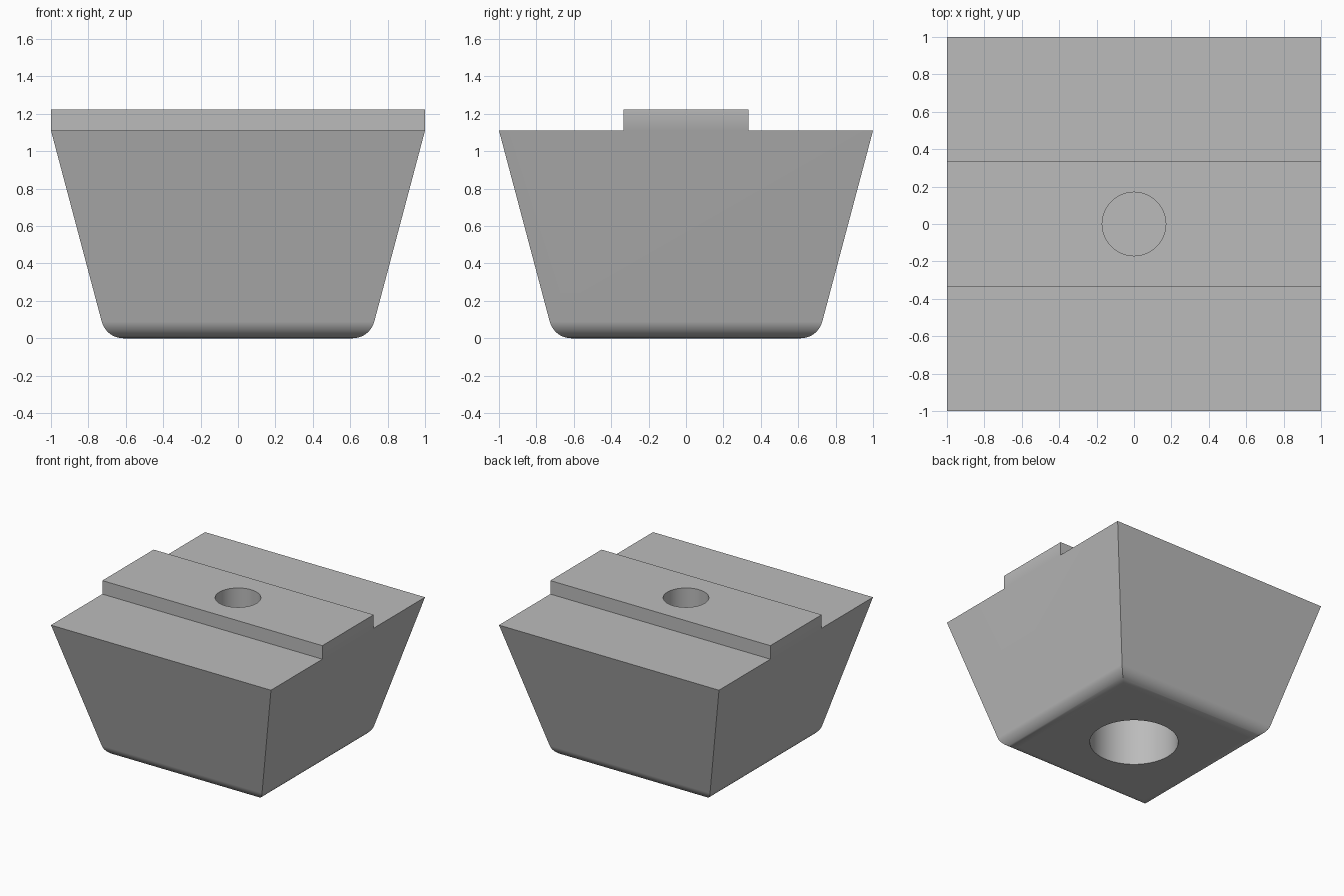
import bpy, bmesh, math

old = bpy.data.objects.get("Cube")
if old:
    bpy.data.objects.remove(old, do_unlink=True)

# Main sizes
SHOULDER, TOP = 1.111, 1.222
FOOT, FILLET = 0.705, 0.12
RIB_HALF = 0.333
BORE_TOP = 0.56

grey = bpy.data.materials.new("plain grey")
grey.use_nodes = True
colour = (0.5, 0.5, 0.5, 1)
grey.diffuse_color = colour
grey.node_tree.nodes["Principled BSDF"].inputs["Base Color"].default_value = colour


def tapered_block(name):
    """Square block with sloping sides and a rounded foot."""
    slope = math.atan2(1 - FOOT, SHOULDER)
    turn = math.pi / 2 - slope
    centre = FOOT - FILLET * math.tan(turn / 2)
    steps = 10
    profile = []
    for i in range(steps + 1):
        a = turn * i / steps
        profile.append((centre + FILLET * math.sin(a), FILLET * (1 - math.cos(a))))
    profile += [(1, SHOULDER), (1, TOP)]

    bm = bmesh.new()
    corners = [(-1, -1), (1, -1), (1, 1), (-1, 1)]
    rings = [[bm.verts.new((x * r, y * r, z)) for x, y in corners] for r, z in profile]
    for low, high in zip(rings, rings[1:]):
        for i in range(4):
            j = (i + 1) % 4
            bm.faces.new((low[i], low[j], high[j], high[i]))
    bm.faces.new(rings[0][::-1])
    bm.faces.new(rings[-1])
    mesh = bpy.data.meshes.new(name)
    bm.to_mesh(mesh)
    bm.free()
    obj = bpy.data.objects.new(name, mesh)
    bpy.context.collection.objects.link(obj)
    mesh.materials.append(grey)
    return obj


def cut(target, cutter):
    """Subtract a cutter from the target, then remove the cutter."""
    cutter.hide_render = True
    mod = target.modifiers.new("cut", 'BOOLEAN')
    mod.operation = 'DIFFERENCE'
    mod.solver = 'EXACT'
    mod.object = cutter
    bpy.ops.object.select_all(action='DESELECT')
    bpy.context.view_layer.objects.active = target
    target.select_set(True)
    bpy.ops.object.modifier_apply(modifier=mod.name)
    bpy.data.objects.remove(cutter, do_unlink=True)


def round_cutter(radius, low, high):
    bpy.ops.mesh.primitive_cylinder_add(vertices=64, radius=radius, depth=high - low,
                                        location=(0, 0, (low + high) / 2))
    return bpy.context.object


nut = tapered_block("ribbed_nut_block")

# Ledges either side of the raised rib
for side in (-1, 1):
    bpy.ops.mesh.primitive_cube_add(size=1, location=(0, side * (RIB_HALF + 0.5), SHOULDER + 0.5))
    ledge = bpy.context.object
    ledge.scale.x = 3
    cut(nut, ledge)

# Screw hole above and wide bore below, parted by a thin web
cut(nut, round_cutter(0.17, BORE_TOP + 0.02, TOP + 0.2))
cut(nut, round_cutter(0.333, -0.2, BORE_TOP))

# Smooth the foot and bores, keep the corners crisp
bpy.ops.object.select_all(action='DESELECT')
nut.select_set(True)
bpy.context.view_layer.objects.active = nut
bpy.ops.object.shade_smooth_by_angle(angle=math.radians(30))
weighted = nut.modifiers.new("weighted normals", 'WEIGHTED_NORMAL')
weighted.keep_sharp = True
